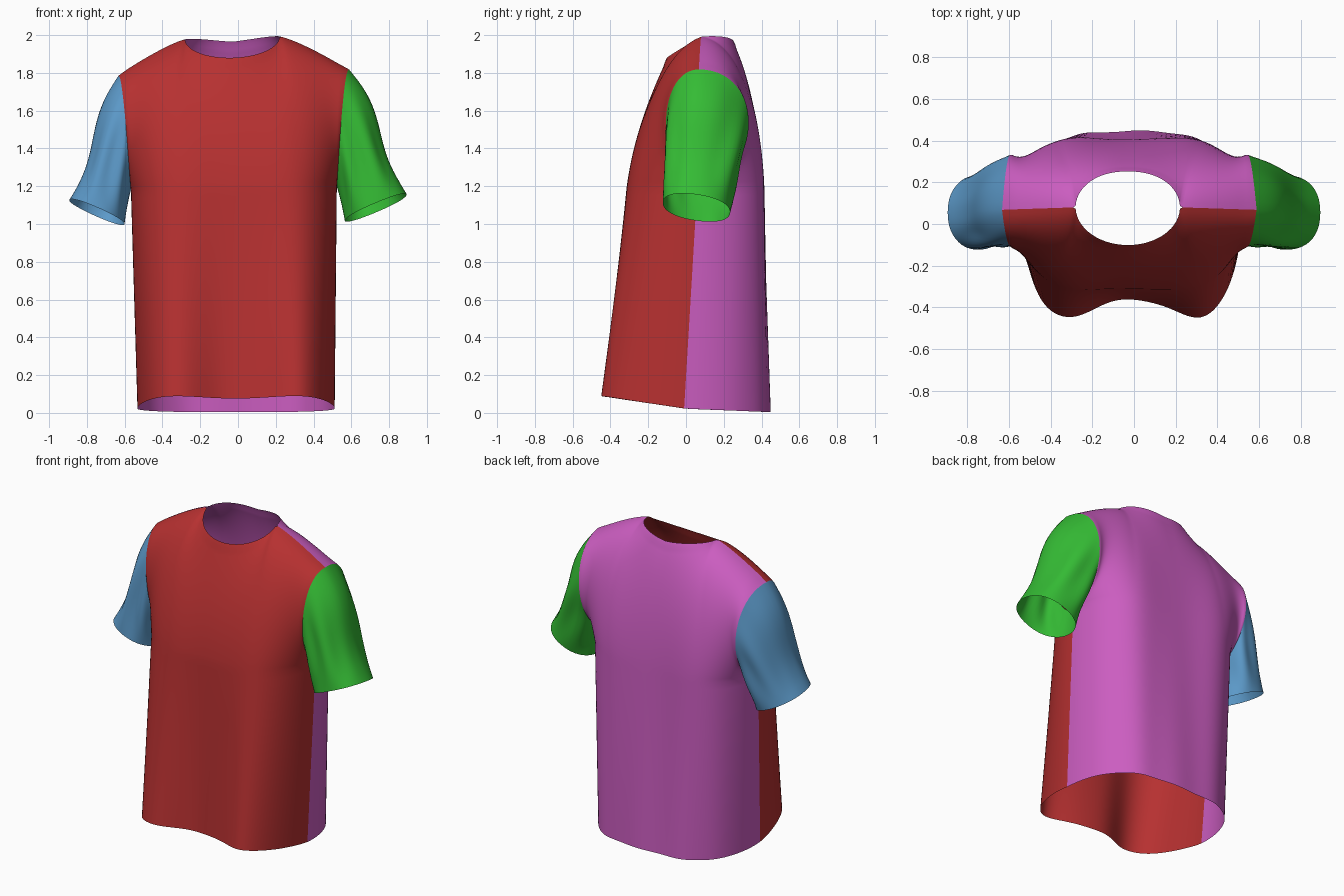
import bpy, bmesh
from math import sin, cos, pi, copysign
from mathutils import Vector

if "Cube" in bpy.data.objects:
    bpy.data.objects.remove(bpy.data.objects["Cube"])

NS, NLOW, NUP, NT = 32, 26, 28, 26      # half-width, lower, upper, sleeve divisions
UNDERARM = 1.19


def lerp(a, b, t):
    return a + (b - a) * t


def power(v, e):
    return copysign(abs(v) ** e, v)


def drape(p):
    # slight sideways lean and one shoulder a little higher
    k = max(0, min(1, (0.85 - abs(p.x)) / 0.3))
    return Vector((p.x - (0.01 + 0.01 * p.z) * k, p.y, p.z + 0.018 * p.x * p.z / 1.2))


def section(s, t, side):
    # torso cross-section, t=0 at hem, t=1 at underarm; side -1 front, +1 back
    a = s * pi / 2
    if side < 0:
        depth, lobe = lerp(0.35, 0.37, t), lerp(0.155, 0.055, t)
    else:
        depth, lobe = lerp(0.455, 0.345, t), lerp(0.04, 0.06, t)
    seam = lerp(-0.01, 0.06, t)
    y = seam + side * (depth * max(cos(a), 0) ** 0.8 + lobe * sin(2 * a) ** 2)
    hem = 0.022 - (0.15 if y < 0 else 0.04) * y
    return Vector((lerp(0.522, 0.545, t) * sin(a), y, lerp(hem, UNDERARM, t)))


def top_edge(s, side):
    # neckline, then shoulder seam
    sn = 0.45
    if s < sn:
        a = s / sn * pi / 2
        if side < 0:
            return Vector((0.25 * sin(a), 0.08 - 0.177 * cos(a), 1.985 - 0.105 * cos(a)))
        return Vector((0.25 * sin(a) ** 0.9, 0.08 + 0.168 * cos(a),
                       1.985 - 0.02 * cos(a) + 0.014 * sin(2 * a)))
    t = (s - sn) / (1 - sn)
    return Vector((0.25 + 0.36 * t, 0.08 - 0.012 * t, 1.985 - 0.183 * t ** 1.25))


def upper(s, t, side):
    # cubic from underarm row to top edge, bulged around the armhole
    r, e = section(s, 1, side), top_edge(s, side)
    q = s ** 4
    w = min(1, s / 0.45) ** 2
    pull = (0.36 if side > 0 else -0.225) * s ** 3
    zc, ze, yc, y1 = (0.68, 0.90, 0.5, 0.13) if side < 0 else (0.75, 0.95, 0.38, 0.07)
    c1 = Vector((lerp(r.x, e.x, 0.1), lerp(r.y, e.y, y1) + pull,
                 lerp(r.z, e.z, lerp(0.36, 0.1, q))))
    c2 = Vector((lerp(r.x, e.x, 0.55), lerp(r.y, e.y, yc - 0.18 * s * s) + pull,
                 lerp(r.z, e.z, lerp(lerp(zc, ze, w), 1.0, q))))
    m = 1 - t
    p = r * m ** 3 + c1 * 3 * m * m * t + c2 * 3 * m * t * t + e * t ** 3
    if t > 0.94 and s < 0.43:                # raised collar band
        p.y += side * 0.004 * cos(s / 0.43 * pi / 2)
    return p


def mirrored(p, sx):
    return Vector((p.x * sx, p.y, p.z))


def cloth(name, rows, color, flip):
    bm = bmesh.new()
    g = [[bm.verts.new(drape(p)) for p in row] for row in rows]
    for i in range(len(g) - 1):
        for j in range(len(g[0]) - 1):
            f = [g[i][j], g[i][j + 1], g[i + 1][j + 1], g[i + 1][j]]
            bm.faces.new(f[::-1] if flip else f)
    bmesh.ops.remove_doubles(bm, verts=bm.verts, dist=1e-5)
    for f in bm.faces:
        f.smooth = True
    me = bpy.data.meshes.new(name)
    bm.to_mesh(me)
    bm.free()
    ob = bpy.data.objects.new(name, me)
    bpy.context.collection.objects.link(ob)
    mat = bpy.data.materials.new(name + "_fabric")
    mat.diffuse_color = (*color, 1)
    mat.use_nodes = True
    mat.node_tree.nodes["Principled BSDF"].inputs["Base Color"].default_value = mat.diffuse_color
    me.materials.append(mat)


# Front and back panels, with faint hanging folds
def panel(name, side, color):
    rows = []
    for i in range(NLOW + NUP + 1):
        row = []
        for j in range(-NS, NS + 1):
            s = abs(j) / NS
            p = section(s, i / NLOW, side) if i < NLOW else upper(s, (i - NLOW) / NUP, side)
            p = mirrored(p, 1 if j >= 0 else -1)
            fade = max(0, 1 - p.z / 1.7) * (1 - s * s)
            p.y += side * 0.004 * fade * sin(j / NS * 17 + 0.6)
            row.append(p)
        rows.append(row)
    cloth(name, rows, color, side > 0)


panel("front_panel", -1, (0.47, 0.03, 0.03))
panel("back_panel", 1, (0.60, 0.11, 0.53))


# Sleeves, lofted from the armhole edge to a tilted oval cuff
def sleeve(name, sx, color):
    ring = [upper(1, k / NUP, -1) for k in range(NUP + 1)]
    ring += [upper(1, k / NUP, 1) for k in range(NUP - 1, -1, -1)]
    rows = []
    for k, a in enumerate(ring):
        ph = pi * k / NUP
        cu, su = power(cos(ph), 0.9), power(sin(ph), 0.9)
        b = Vector((0.738, 0.055, 1.075)) - cu * Vector((0.155, 0, 0.066)) \
            - su * Vector((0, 0.178, -0.025))
        c = (a + b) / 2 + Vector((0.005, 0, 0.005))
        cap = max(0, -cos(ph)) ** 2          # rounder over the shoulder, hollow below
        out = Vector((-cos(ph) * 0.9, -sin(ph), -cos(ph) * 0.4))
        row = []
        for j in range(NT + 1):
            t = j / NT
            p = a * (1 - t) ** 2 + c * 2 * t * (1 - t) + b * t * t
            p += out * cap * (0.022 * sin(2 * pi * t) + 0.006 * sin(pi * t))
            p += out * 0.011 * sin(6 * ph + 3 * t) * sin(pi * t) * abs(sin(ph))
            row.append(mirrored(p, sx))
        rows.append(row)
    cloth(name, rows, color, sx < 0)


sleeve("right_sleeve", 1, (0.035, 0.50, 0.035))
sleeve("left_sleeve", -1, (0.11, 0.33, 0.60))
